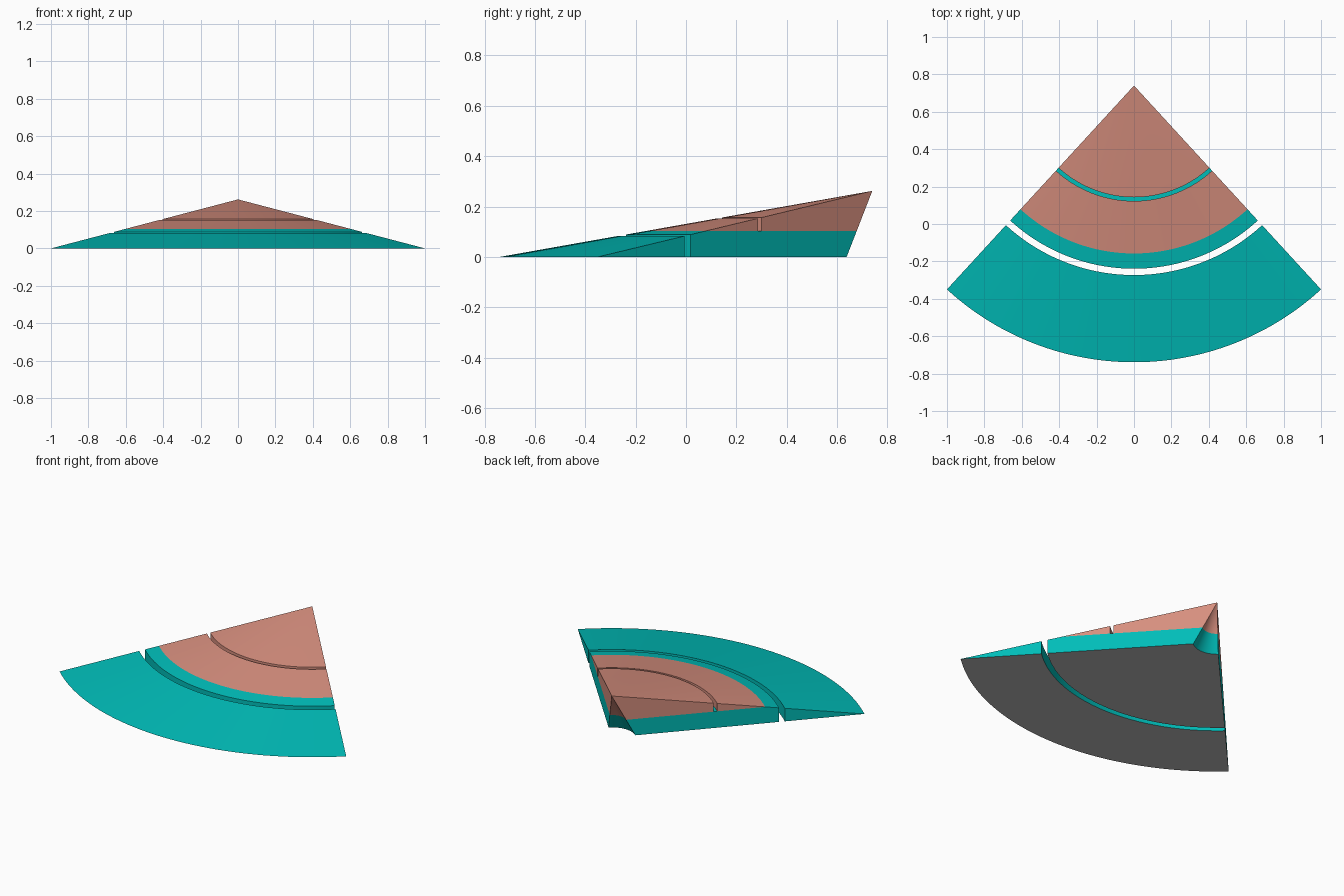
import bpy, bmesh, math

if "Cube" in bpy.data.objects:
    bpy.data.objects.remove(bpy.data.objects["Cube"], do_unlink=True)

APEX_Y, APEX_Z, RADIUS = 0.74, 0.262, 1.479
HALF_ANGLE = math.asin(1.0 / RADIUS)
SPLIT_Z = 0.103          # height where the colour changes
STEPS = 64


def make_material(name, rgb):
    mat = bpy.data.materials.new(name)
    mat.use_nodes = True
    mat.diffuse_color = (*rgb, 1)
    bsdf = mat.node_tree.nodes["Principled BSDF"]
    bsdf.inputs["Base Color"].default_value = (*rgb, 1)
    return mat


MATERIALS = [make_material("teal", (0.0, 0.51, 0.485)),
             make_material("clay_pink", (0.68, 0.275, 0.21)),
             make_material("light_grey", (0.5, 0.5, 0.5))]


def slope(r):
    """Height of the sloping top at a distance from the apex."""
    return APEX_Z * (1 - r / RADIUS)


def sector(name, profile):
    """Sweep a closed (radius, height) profile around the apex axis."""
    bm = bmesh.new()
    rings = []
    for i in range(STEPS + 1):
        a = HALF_ANGLE * (2 * i / STEPS - 1)
        rings.append([bm.verts.new((r * math.sin(a), APEX_Y - r * math.cos(a), z))
                      for r, z in profile])
    n = len(profile)
    for a, b in zip(rings, rings[1:]):
        for j in range(n):
            k = (j + 1) % n
            bm.faces.new((a[j], a[k], b[k], b[j]))
    # Flat side walls, notched by the groove
    caps = [bm.faces.new(rings[0]), bm.faces.new(rings[-1])]
    bm.normal_update()
    bmesh.ops.triangulate(bm, faces=caps)
    bmesh.ops.remove_doubles(bm, verts=bm.verts[:], dist=1e-5)
    # Cut along the colour boundary
    bmesh.ops.bisect_plane(bm, geom=bm.verts[:] + bm.edges[:] + bm.faces[:],
                           dist=1e-5, plane_co=(0, 0, SPLIT_Z), plane_no=(0, 0, 1))
    bmesh.ops.recalc_face_normals(bm, faces=bm.faces[:])
    # Pink above the boundary, grey underside, teal elsewhere
    for f in bm.faces:
        z = f.calc_center_median().z
        f.material_index = 1 if z > SPLIT_Z + 1e-4 else 2 if z < 1e-4 else 0
    mesh = bpy.data.meshes.new(name)
    bm.to_mesh(mesh)
    bm.free()
    for mat in MATERIALS:
        mesh.materials.append(mat)
    obj = bpy.data.objects.new(name, mesh)
    bpy.context.collection.objects.link(obj)
    bpy.ops.object.select_all(action='DESELECT')
    obj.select_set(True)
    bpy.context.view_layer.objects.active = obj
    bpy.ops.object.shade_smooth_by_angle(angle=math.radians(25))


# Separate outer ring, tapering to a thin rim
sector("outer_ring", [(1.013, 0), (RADIUS, 0), (1.013, slope(1.013))])

# Inner wedge with a narrow groove on top and a conical hollow below the apex
sector("inner_wedge", [(0.138, 0), (0.979, 0), (0.979, slope(0.979)),
                       (0.617, slope(0.617)), (0.617, SPLIT_Z),
                       (0.597, SPLIT_Z), (0.597, slope(0.597)),
                       (0, APEX_Z)])
